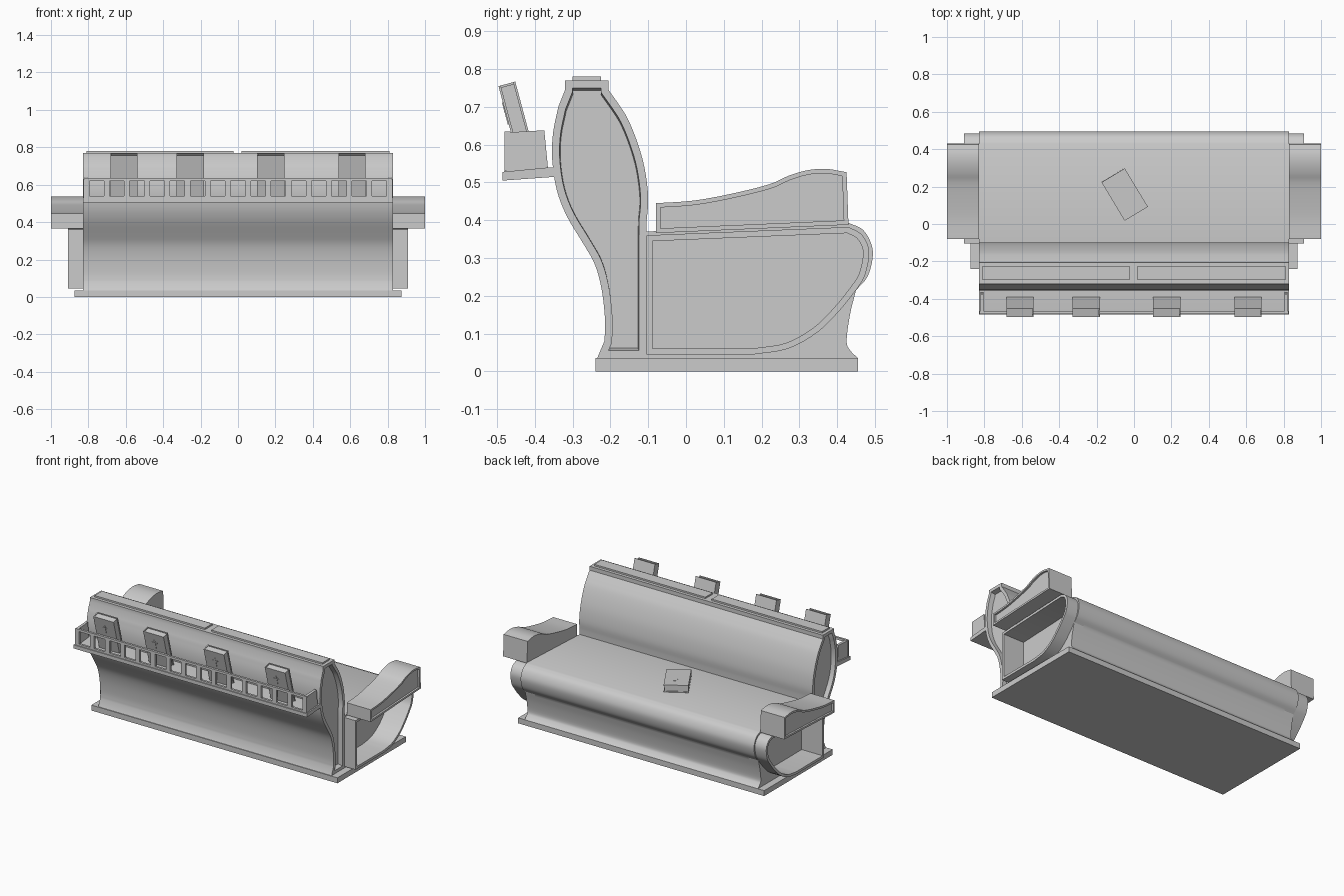
import bpy, bmesh
from math import radians
from mathutils import Matrix, Vector

if "Cube" in bpy.data.objects:
    bpy.data.objects.remove(bpy.data.objects["Cube"])

grey = bpy.data.materials.new("plain grey")
grey.use_nodes = True
grey.diffuse_color = (0.6, 0.6, 0.6, 1)
grey.node_tree.nodes["Principled BSDF"].inputs["Base Color"].default_value = grey.diffuse_color


def finish(name, bm):
    """Turn a bmesh into a shaded object."""
    bmesh.ops.recalc_face_normals(bm, faces=bm.faces)
    mesh = bpy.data.meshes.new(name)
    bm.to_mesh(mesh)
    bm.free()
    mesh.materials.append(grey)
    obj = bpy.data.objects.new(name, mesh)
    bpy.context.collection.objects.link(obj)
    bpy.ops.object.select_all(action='DESELECT')
    obj.select_set(True)
    bpy.context.view_layer.objects.active = obj
    bpy.ops.object.shade_smooth_by_angle(angle=radians(30))


def add_box(bm, size, centre, matrix=Matrix()):
    place = matrix @ Matrix.Translation(centre) @ Matrix.Diagonal((*size, 1))
    bmesh.ops.create_cube(bm, size=1, matrix=place)


def span_box(bm, xs, ys, zs):
    spans = (xs, ys, zs)
    add_box(bm, [b - a for a, b in spans], [(a + b) / 2 for a, b in spans])


def smooth(points, steps=4):
    """Pass a soft curve through a few points."""
    p = [Vector(q) for q in points]
    p = [2 * p[0] - p[1]] + p + [2 * p[-1] - p[-2]]
    out = []
    for a, b, c, d in zip(p, p[1:], p[2:], p[3:]):
        for i in range(steps):
            t = i / steps
            out.append((2*b + (c - a)*t + (2*a - 5*b + 4*c - d)*t*t
                        + (3*b - a - 3*c + d)*t**3) / 2)
    return [tuple(q) for q in out] + [tuple(points[-1])]


def prism(name, profile, x0, x1, rim=0, depth=0, taper=1, ends=(1,)):
    """Extrude a side profile along x; sink panels into the chosen ends."""
    bm = bmesh.new()
    rings = [[bm.verts.new((x, y, z)) for y, z in profile] for x in (x0, x1)]
    caps = [bm.faces.new(r) for r in rings]
    n = len(profile)
    for i in range(n):
        j = (i + 1) % n
        bm.faces.new((rings[0][i], rings[0][j], rings[1][j], rings[1][i]))
    bmesh.ops.recalc_face_normals(bm, faces=bm.faces)
    if rim:
        for end in ends:
            cap = caps[end]
            inward = -cap.normal.copy() * depth
            bmesh.ops.inset_individual(bm, faces=[cap], thickness=rim, use_even_offset=True)
            panel = bmesh.ops.extrude_discrete_faces(bm, faces=[cap])["faces"][0]
            middle = Matrix.Translation(-panel.calc_center_bounds())
            bmesh.ops.scale(bm, verts=panel.verts, vec=(1, taper, taper), space=middle)
            bmesh.ops.translate(bm, verts=panel.verts, vec=inward)
    finish(name, bm)


# Plinth
bm = bmesh.new()
span_box(bm, (-.875, .875), (-.24, .455), (0, .035))
finish("plinth", bm)

# Curved backrest with a square top edge and sunken ends
rear = smooth([(-.216, .08), (-.214, .13), (-.222, .21), (-.24, .28), (-.27, .335),
               (-.315, .41), (-.342, .48), (-.354, .56), (-.352, .63), (-.338, .7)])
lean = smooth([(-.18, .71), (-.155, .67), (-.13, .61), (-.11, .54), (-.1, .46), (-.104, .4)])
top = [(-.32, .745), (-.32, .77), (-.205, .77), (-.205, .745)]
prism("backrest", [(-.235, .035)] + rear + top + lean + [(-.105, .35), (-.105, .035)],
      -.83, .83, .02, .03, .98, ends=(0, 1))

# Two cap strips on the top edge
bm = bmesh.new()
for xs in ((-.81, -.025), (.02, .81)):
    span_box(bm, xs, (-.3, -.225), (.77, .78))
finish("top_strips", bm)

# Seat block with a rolled front edge
nose = smooth([(.43, .393), (.468, .375), (.49, .338), (.494, .3), (.48, .25), (.45, .215)])
kick = smooth([(.45, .215), (.434, .15), (.425, .08), (.435, .055), (.455, .035)])
prism("seat", [(-.105, .035), (-.105, .37)] + nose + kick[1:], -.76, .76)

# Hollow end frames, the seat edges wrapped around them, and the arms
inner_nose = smooth([(.43, .382), (.462, .365), (.481, .335), (.484, .3), (.472, .25),
                     (.45, .215)])
sweep = smooth([(.45, .215), (.41, .165), (.35, .105), (.27, .06), (.18, .045)])
frame = [(-.105, .045), (-.105, .36)] + inner_nose + sweep[1:]
filler = [(-.105, .035), (-.105, .045)] + sweep[::-1] + kick[1:]
seat_edge = [(-.105, .36), (-.105, .37)] + nose + inner_nose[-2::-1]
arm_top = smooth([(-.08, .445), (.02, .452), (.12, .47), (.22, .495), (.27, .517),
                  (.32, .532), (.37, .536), (.425, .527)])
for side, s in (("left", 1), ("right", -1)):
    prism(side + "_end_frame", frame, s * .76, s * .91, .016, .149)
    prism(side + "_seat_front_filler", filler, s * .76, s * .83)
    prism(side + "_seat_edge", seat_edge, s * .76, s * .83)
    prism(side + "_armrest", [(-.08, .366)] + arm_top + [(.43, .388)],
          s * .83, s * 1.0, .012, .012)
    prism(side + "_rack_end", [(-.475, .525), (-.48, .632), (-.375, .638), (-.365, .535)],
          s * .805, s * .822)

# Book rack: tray, rails and evenly spaced slats
prism("rack_tray", [(-.485, .505), (-.485, .528), (-.36, .54), (-.345, .54), (-.345, .515)],
      -.83, .83)
bm = bmesh.new()
for zs in ((.525, .54), (.62, .635)):
    span_box(bm, (-.82, .82), (-.48, -.466), zs)
pitch = 1.62 / 15
for i in range(16):
    add_box(bm, (.03, .014, .1), (-.81 + i * pitch, -.473, .58))
finish("rack_front_slats", bm)


def book(name, matrix):
    """Pages between two covers, with a spine and a small raised cross."""
    bm = bmesh.new()
    add_box(bm, (.136, .034, .23), (0, 0, 0), matrix)
    for y in (-.02, .02):
        add_box(bm, (.145, .006, .24), (0, y, 0), matrix)
    add_box(bm, (.006, .046, .24), (-.0695, 0, 0), matrix)
    add_box(bm, (.008, .003, .06), (0, -.024, .045), matrix)
    add_box(bm, (.036, .003, .008), (0, -.024, .055), matrix)
    finish(name, bm)


# Books leaning in the rack and one lying on the seat
for x in (-.61, -.255, .175, .61):
    book("rack_book", Matrix.Translation((x, -.443, .645)) @ Matrix.Rotation(radians(15), 4, 'X'))
book("seat_book", Matrix.Translation((-.05, .158, .407))
     @ Matrix.Rotation(radians(31), 4, 'Z') @ Matrix.Rotation(radians(-88), 4, 'X'))
